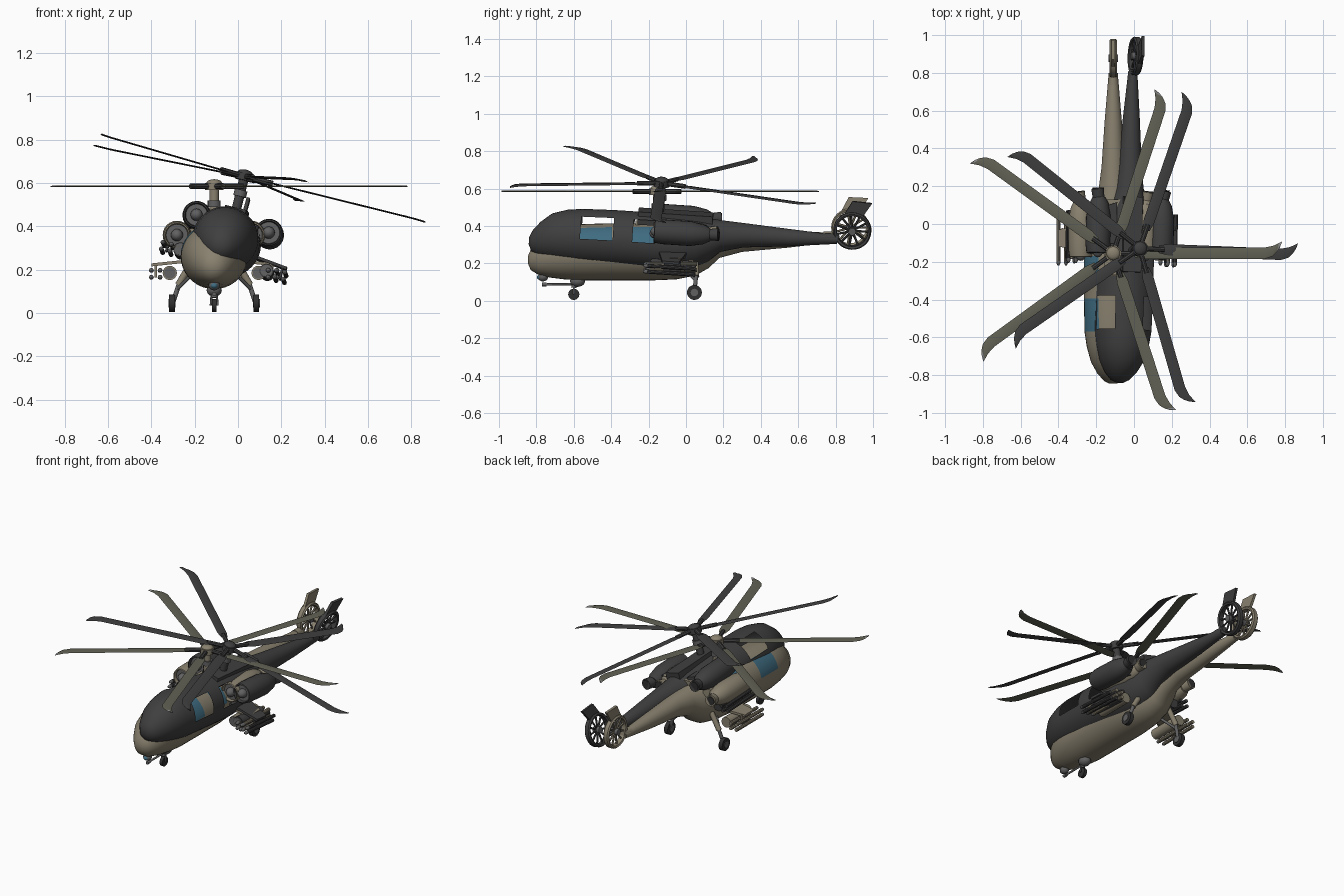
import bpy, bmesh, math
from mathutils import Matrix, Vector

cube = bpy.data.objects.get("Cube")
if cube:
    bpy.data.objects.remove(cube)


def material(name, *rgb):
    m = bpy.data.materials.new(name)
    m.use_nodes = True
    m.diffuse_color = (*rgb, 1)
    m.node_tree.nodes["Principled BSDF"].inputs["Base Color"].default_value = (*rgb, 1)
    return m


SAND = material("sand paint", .25, .22, .16)
DARK = material("charcoal paint", .05, .05, .05)
GLASS = material("teal glass", .05, .15, .22)
OLIVE = material("olive blade", .12, .12, .09)
METAL = material("grey metal", .12, .12, .12)
TIP = material("pale blade tip", .25, .25, .25)
RUBBER = material("black rubber", .03, .03, .03)

HUB = Vector((0, -.155, .585))


def finish(name, bm, mats, place):
    bmesh.ops.recalc_face_normals(bm, faces=bm.faces)
    me = bpy.data.meshes.new(name)
    bm.to_mesh(me)
    bm.free()
    ob = bpy.data.objects.new(name, me)
    bpy.context.collection.objects.link(ob)
    for m in mats:
        me.materials.append(m)
    ob.matrix_world = place
    bpy.ops.object.select_all(action='DESELECT')
    ob.select_set(True)
    bpy.context.view_layer.objects.active = ob
    bpy.ops.object.shade_smooth_by_angle(angle=math.radians(35))
    return ob


def rod(name, a, b, r, mat, place, r2=None, n=16):
    a, b = Vector(a), Vector(b)
    bm = bmesh.new()
    turn = (b - a).to_track_quat('Z', 'Y').to_matrix().to_4x4()
    bmesh.ops.create_cone(bm, cap_ends=True, segments=n, radius1=r, radius2=r if r2 is None else r2,
                          depth=(b - a).length, matrix=Matrix.Translation((a + b) / 2) @ turn)
    return finish(name, bm, [mat], place)


def ball(name, c, size, mat, place):
    bm = bmesh.new()
    bmesh.ops.create_uvsphere(bm, u_segments=16, v_segments=10, radius=1,
                              matrix=Matrix.Translation(c) @ Matrix.Diagonal((*size, 1)))
    return finish(name, bm, [mat], place)


def plate(name, outline, offset, mat, place):
    """Outline polygon extruded along a vector."""
    bm = bmesh.new()
    face = bm.faces.new([bm.verts.new(p) for p in outline])
    out = bmesh.ops.extrude_face_region(bm, geom=[face])
    bmesh.ops.translate(bm, vec=offset, verts=[v for v in out["geom"] if isinstance(v, bmesh.types.BMVert)])
    return finish(name, bm, [mat], place)


def lathe(name, profile, centre, mats, place, n=24, closed=False):
    """Profile of (y, radius) spun round the y axis; the last material fills the front disc."""
    bm = bmesh.new()
    rings = [[bm.verts.new((centre[0] + r * math.cos(k * math.tau / n), centre[1] + y,
                            centre[2] + r * math.sin(k * math.tau / n))) for k in range(n)]
             for y, r in profile]
    pairs = list(zip(rings, rings[1:])) + ([(rings[-1], rings[0])] if closed else [])
    for a, b in pairs:
        for k in range(n):
            bm.faces.new((a[k], a[(k + 1) % n], b[(k + 1) % n], b[k]))
    if not closed:
        bm.faces.new(rings[0]).material_index = len(mats) - 1
        bm.faces.new(rings[-1])
    return finish(name, bm, mats, place)


# y, bottom, top, half width
HULL = [(-.845, .2, .24, .02), (-.83, .165, .275, .05), (-.79, .14, .325, .085), (-.73, .125, .375, .118),
        (-.65, .115, .4, .14), (-.57, .11, .41, .152), (-.395, .11, .415, .155), (-.29, .11, .415, .155),
        (-.17, .11, .415, .155), (-.05, .115, .412, .145), (.05, .135, .41, .125), (.12, .175, .405, .1),
        (.18, .23, .4, .078), (.3, .262, .393, .062), (.55, .285, .377, .045), (.8, .315, .362, .024)]


def fuselage(name, paint, glazed, place):
    n = 36
    bm = bmesh.new()
    rings = []
    for y, lo, hi, w in HULL:
        rings.append([bm.verts.new((w * math.sin(k * math.tau / n), y,
                                    (lo + hi) / 2 + (hi - lo) / 2 * math.cos(k * math.tau / n)))
                      for k in range(n)])
    windows = []
    for i, (a, b) in enumerate(zip(rings, rings[1:])):
        for k in range(n):
            f = bm.faces.new((a[k], a[(k + 1) % n], b[(k + 1) % n], b[k]))
            # cabin windows on both upper flanks
            if i in (5, 7) and 3 <= min(k, n - 1 - k) < 8:
                f.material_index = 1
                windows.append(f)
    bm.faces.new(rings[0])
    bm.faces.new(rings[-1])
    if not glazed:
        bmesh.ops.delete(bm, geom=windows, context='FACES')
    finish(name, bm, [paint, GLASS], place)


def blade(name, angle, mat, place, scale):
    line = [(.11, 0, .02), (.16, 0, .03), (.8, 0, .03), (.845, .012, .028), (.872, .03, .024), (.888, .046, .016)]
    bm = bmesh.new()
    rows = [[bm.verts.new((r * scale + s * w * v * 8, v + s * w, t)) for s, t in
             ((-1, -.001), (0, -.004), (1, -.001), (0, .004))] for r, v, w in line]
    for i, (a, b) in enumerate(zip(rows, rows[1:])):
        for k in range(4):
            f = bm.faces.new((a[k], a[(k + 1) % 4], b[(k + 1) % 4], b[k]))
            f.material_index = int(i == 4)
    bm.faces.new(rows[0])
    bm.faces.new(rows[-1])
    finish(name, bm, [mat, TIP if mat is OLIVE else mat],
           place @ Matrix.Translation(HUB) @ Matrix.Rotation(angle, 4, 'Z'))


def helicopter(tag, paint, blade_mat, place, glazed, scale):
    fuselage(tag + "_fuselage", paint, glazed, place)

    # main rotor
    rod(tag + "_mast", (0, -.155, .39), HUB, .022, paint, place)
    rod(tag + "_mast_collar", (0, -.155, .49), (0, -.155, .52), .03, METAL, place)
    rod(tag + "_rotor_hub", HUB - Vector((0, 0, .018)), HUB + Vector((0, 0, .015)), .042, paint, place)
    ball(tag + "_hub_cap", HUB + Vector((0, 0, .015)), (.036, .036, .018), paint, place)
    for i in range(5):
        a = i * math.tau / 5
        d = Vector((math.cos(a), math.sin(a), 0))
        rod(f"{tag}_blade_cuff_{i}", HUB + d * .03, HUB + d * .135, .013, DARK, place, n=8)
        blade(f"{tag}_rotor_blade_{i}", a, blade_mat, place, scale)
    plate(tag + "_mast_fairing", [(-.05, -.27, .36), (.05, -.27, .36), (.05, .13, .36), (-.05, .13, .36)],
          (0, 0, .07), paint, place)

    # shrouded tail fan
    c = Vector((0, .878, .392))
    lathe(tag + "_fan_shroud", [(-.016, .084), (-.02, .095), (-.012, .102), (.012, .102), (.02, .095), (.016, .084)],
          c, [paint], place @ Matrix.Translation(c) @ Matrix.Rotation(math.pi / 2, 4, 'Z') @ Matrix.Translation(-c),
          n=32, closed=True)
    rod(tag + "_fan_hub", c - Vector((.024, 0, 0)), c + Vector((.024, 0, 0)), .02, METAL, place)
    for i in range(11):
        a = i * math.tau / 11
        rod(f"{tag}_fan_blade_{i}", c, c + Vector((0, math.cos(a), math.sin(a))) * .088, .006, paint, place, n=6)
    rod(tag + "_tail_joint", (0, .74, .342), (0, .81, .352), .028, paint, place, r2=.018)
    plate(tag + "_tail_fin", [(-.008, y, z) for y, z in ((.83, .48), (.87, .555), (.975, .55), (.93, .475))],
          (.016, 0, 0), paint, place)

    for s, side in ((1, "left"), (-1, "right")):
        p = f"{tag}_{side}_"
        # engine nacelle with inlet and exhaust
        e = (s * .172, 0, .36)
        lathe(p + "engine", [(-.155, .05), (-.175, .054), (-.172, .06), (-.13, .066), (.02, .066), (.09, .052),
                             (.125, .034)], e, [paint, METAL], place)
        ball(p + "intake_cone", (e[0], -.16, .36), (.028, .035, .028), METAL, place)
        rod(p + "exhaust", (e[0], .1, .36), (e[0] + s * .012, .17, .368), .03, paint, place, r2=.034)
        rod(p + "exhaust_mouth", (e[0] + s * .012, .168, .368), (e[0] + s * .012, .173, .368), .027, RUBBER, place)
        plate(p + "engine_mount", [(s * .08, -.12, .31), (s * .16, -.12, .31), (s * .16, .07, .31), (s * .08, .1, .31)],
              (0, 0, .08), paint, place)
        # stub wing and stores
        plate(p + "stub_wing", [(s * .1, -.15, .235), (s * .29, -.12, .215), (s * .29, -.03, .215), (s * .1, .01, .235)],
              (0, 0, .014), paint, place)
        rod(p + "rocket_pod", (s * .205, -.18, .185), (s * .205, .04, .185), .033, paint, place)
        rod(p + "rocket_pod_face", (s * .205, -.185, .185), (s * .205, -.178, .185), .027, METAL, place)
        plate(p + "pylon", [(s * .265, -.11, .165), (s * .275, -.11, .165), (s * .275, -.02, .165), (s * .265, -.02, .165)],
              (0, 0, .06), paint, place)
        for i, (x, z) in enumerate(((.25, .165), (.29, .165), (.25, .197), (.29, .197))):
            rod(f"{p}missile_{i}", (s * x, -.2, z), (s * x, .06, z), .011, paint, place, n=10)
            ball(f"{p}missile_nose_{i}", (s * x, -.2, z), (.011, .02, .011), METAL, place)


# upright helicopter
upright = Matrix.Translation((-.11, 0, 0))
helicopter("sand", SAND, OLIVE, upright, True, 1)

# banked helicopter sharing its airspace, with open cabin windows
up = Vector((.25, .06, 1)).normalized()
back = Vector((.0245, 1, -.066))
back = (back - up * back.dot(up)).normalized()
turn = Matrix((back.cross(up), back, up)).transposed().to_4x4()
banked = Matrix.Translation((.03, -.13, .63)) @ turn @ Matrix.Translation(-HUB)
helicopter("charcoal", DARK, DARK, banked, False, .965)

# landing gear, chin gun and sensor of the upright helicopter
for s, side in ((1, "left"), (-1, "right")):
    p = side + "_gear_"
    rod(p + "wheel", (s * .182, .045, .045), (s * .208, .045, .045), .04, RUBBER, upright, n=20)
    rod(p + "wheel_disc", (s * .179, .045, .045), (s * .211, .045, .045), .02, METAL, upright)
    rod(p + "strut", (s * .19, .045, .05), (s * .16, .055, .14), .011, METAL, upright)
    rod(p + "leg", (s * .165, .055, .13), (s * .1, .05, .24), .016, SAND, upright)
    rod(p + "brace", (s * .17, .05, .11), (s * .09, -.02, .19), .008, METAL, upright)
    rod(f"{side}_nose_fork", (s * .016, -.6, .035), (s * .012, -.6, .085), .005, METAL, upright)
rod("nose_wheel", (-.01, -.6, .035), (.01, -.6, .035), .03, RUBBER, upright, n=20)
rod("nose_strut", (0, -.6, .07), (0, -.59, .14), .014, METAL, upright)
ball("gun_turret", (0, -.58, .105), (.035, .04, .03), METAL, upright)
rod("gun_barrel", (0, -.765, .088), (0, -.56, .09), .006, METAL, upright)
rod("gun_muzzle", (0, -.77, .088), (0, -.745, .088), .01, METAL, upright)
ball("sensor_ball", (0, -.765, .128), (.026, .028, .024), METAL, upright)
ball("sensor_lens", (0, -.78, .126), (.017, .018, .014), GLASS, upright)
